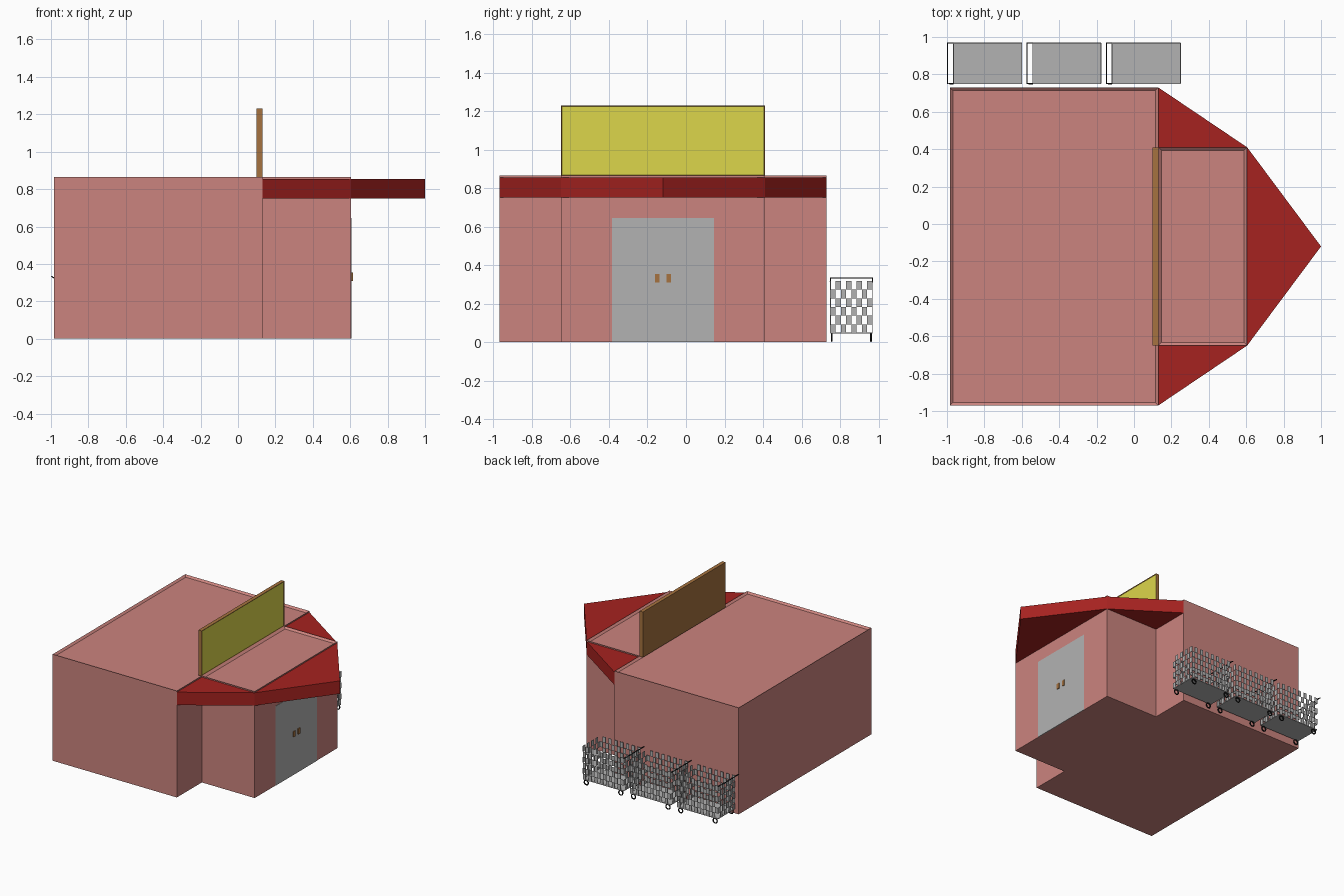
import bpy, bmesh, math
from mathutils import Vector

if "Cube" in bpy.data.objects:
    bpy.data.objects.remove(bpy.data.objects["Cube"])


def material(name, rgb):
    m = bpy.data.materials.new(name)
    m.diffuse_color = (*rgb, 1)
    m.use_nodes = True
    m.node_tree.nodes["Principled BSDF"].inputs["Base Color"].default_value = m.diffuse_color
    return m


WALL = material("salmon_wall", (0.60, 0.23, 0.21))
RED = material("canopy_red", (0.38, 0.016, 0.014))
YELLOW = material("sign_yellow", (0.72, 0.67, 0.07))
BROWN = material("wood_brown", (0.38, 0.17, 0.05))
GREY = material("metal_grey", (0.45, 0.45, 0.45))
BLACK = material("black", (0.01, 0.01, 0.01))


def finish(name, bm, *mats):
    me = bpy.data.meshes.new(name)
    bmesh.ops.recalc_face_normals(bm, faces=bm.faces)
    bm.to_mesh(me)
    bm.free()
    for m in mats:
        me.materials.append(m)
    ob = bpy.data.objects.new(name, me)
    bpy.context.collection.objects.link(ob)
    return ob


def add_box(bm, lo, hi):
    lo, hi = Vector(lo), Vector(hi)
    verts = bmesh.ops.create_cube(bm, size=1)["verts"]
    for v in verts:
        v.co = (lo + hi) / 2 + v.co * (hi - lo)


def box(name, lo, hi, mat):
    bm = bmesh.new()
    add_box(bm, lo, hi)
    return finish(name, bm, mat)


def inset_side(bm, axis, width, depth):
    # sink a framed panel into the side facing the axis
    bm.normal_update()
    face = max(bm.faces, key=lambda f: f.normal.dot(axis))
    bmesh.ops.inset_region(bm, faces=[face], thickness=width)
    for v in face.verts:
        v.co -= axis * depth
    return face


def prism(name, outline, z0, z1, mat):
    bm = bmesh.new()
    base = bm.faces.new([bm.verts.new((x, y, z0)) for x, y in outline])
    out = bmesh.ops.extrude_face_region(bm, geom=[base], use_keep_orig=True)
    for v in out["geom"]:
        if isinstance(v, bmesh.types.BMVert):
            v.co.z = z1
    return finish(name, bm, mat)


# Building blocks with parapet roofs
X, Z = Vector((1, 0, 0)), Vector((0, 0, 1))
for name, lo, hi in (("main_hall", (-0.985, -0.97, 0), (0.13, 0.73, 0.865)),
                     ("entrance_block", (0.13, -0.65, 0), (0.605, 0.41, 0.865))):
    bm = bmesh.new()
    add_box(bm, lo, hi)
    inset_side(bm, Z, 0.023, 0.014)
    finish(name, bm, WALL)

# Canopy wrapped round the entrance
MID = -0.12
prism("canopy_front", [(0.605, -0.65), (1.0, MID), (0.605, 0.41)], 0.75, 0.855, RED)
for name, s in (("canopy_left", -1), ("canopy_right", 1)):
    prism(name, [(0.13, MID + s * 0.53), (0.605, MID + s * 0.53), (0.13, MID + s * 0.85)],
          0.75, 0.855, RED)

# Sign board with a framed panel
bm = bmesh.new()
add_box(bm, (0.10, -0.65, 0.862), (0.13, 0.41, 1.23))
inset_side(bm, X, 0.008, 0.004).material_index = 1
finish("sign_board", bm, BROWN, YELLOW)

# Doors and handles
for name, s in (("left", -1), ("right", 1)):
    y0, y1 = sorted((MID, MID + s * 0.265))
    box("door_" + name, (0.60, y0, 0), (0.608, y1, 0.645), GREY)
    c = MID + s * 0.03
    box("door_handle_" + name, (0.606, c - 0.012, 0.31), (0.614, c + 0.012, 0.355), BROWN)

# Shopping carts
LENGTH, Y0, Y1, ZB, ZT = 0.365, 0.75, 0.968, 0.047, 0.317
COLS, ENDS, ROWS = 14, 8, 6


def checker_wall(bm, origin, along, cols, phase):
    # open basket weave: every second cell is filled
    o, a, up = Vector(origin), Vector(along) / cols, Vector((0, 0, (ZT - ZB) / ROWS))
    for i in range(cols):
        for j in range(ROWS):
            if (i + j + phase) % 2:
                p = o + a * i + up * j
                bm.faces.new([bm.verts.new(q) for q in (p, p + a, p + a + up, p + up)])


def torus(bm, centre, major, minor, n=14, k=6):
    rings = []
    for i in range(n):
        t = math.tau * i / n
        ring = []
        for j in range(k):
            u = math.tau * j / k
            r = major + minor * math.cos(u)
            ring.append(bm.verts.new(Vector(centre) + Vector(
                (r * math.cos(t), minor * math.sin(u), r * math.sin(t)))))
        rings.append(ring)
    for i in range(n):
        a, b = rings[i], rings[(i + 1) % n]
        for j in range(k):
            bm.faces.new((a[j], b[j], b[(j + 1) % k], a[(j + 1) % k]))


for n in range(3):
    x0 = -0.965 + n * 0.424
    x1 = x0 + LENGTH
    tag = f"cart_{n + 1}_"
    # basket sides
    bm = bmesh.new()
    for y in (Y0, Y1):
        checker_wall(bm, (x0, y, ZB), (LENGTH, 0, 0), COLS, 0)
    for x in (x0, x1):
        checker_wall(bm, (x, Y0, ZB), (0, Y1 - Y0, 0), ENDS, 1)
    basket = finish(tag + "basket", bm, GREY)
    thick = basket.modifiers.new("thickness", "SOLIDIFY")
    thick.thickness, thick.offset = 0.004, 0
    # basket floor
    box(tag + "floor", (x0, Y0, ZB - 0.002), (x1, Y1, ZB + 0.004), GREY)
    # push handle
    curve = bpy.data.curves.new(tag + "handle", "CURVE")
    curve.dimensions = "3D"
    curve.bevel_depth, curve.bevel_resolution = 0.0035, 1
    curve.use_fill_caps = True
    spline = curve.splines.new("POLY")
    path = [(x0, Y0, 0.312), (x0 - 0.031, Y0, 0.333), (x0 - 0.031, Y1, 0.333), (x0, Y1, 0.312)]
    spline.points.add(len(path) - 1)
    for p, co in zip(spline.points, path):
        p.co = (*co, 1)
    curve.materials.append(BLACK)
    bpy.context.collection.objects.link(bpy.data.objects.new(tag + "handle", curve))
    # wheels
    bm = bmesh.new()
    for x in (x0 + 0.03, x1 - 0.025):
        for y in (Y0 + 0.007, Y1 - 0.007):
            torus(bm, (x, y, 0.0235), 0.0185, 0.005)
    finish(tag + "wheels", bm, BLACK)
